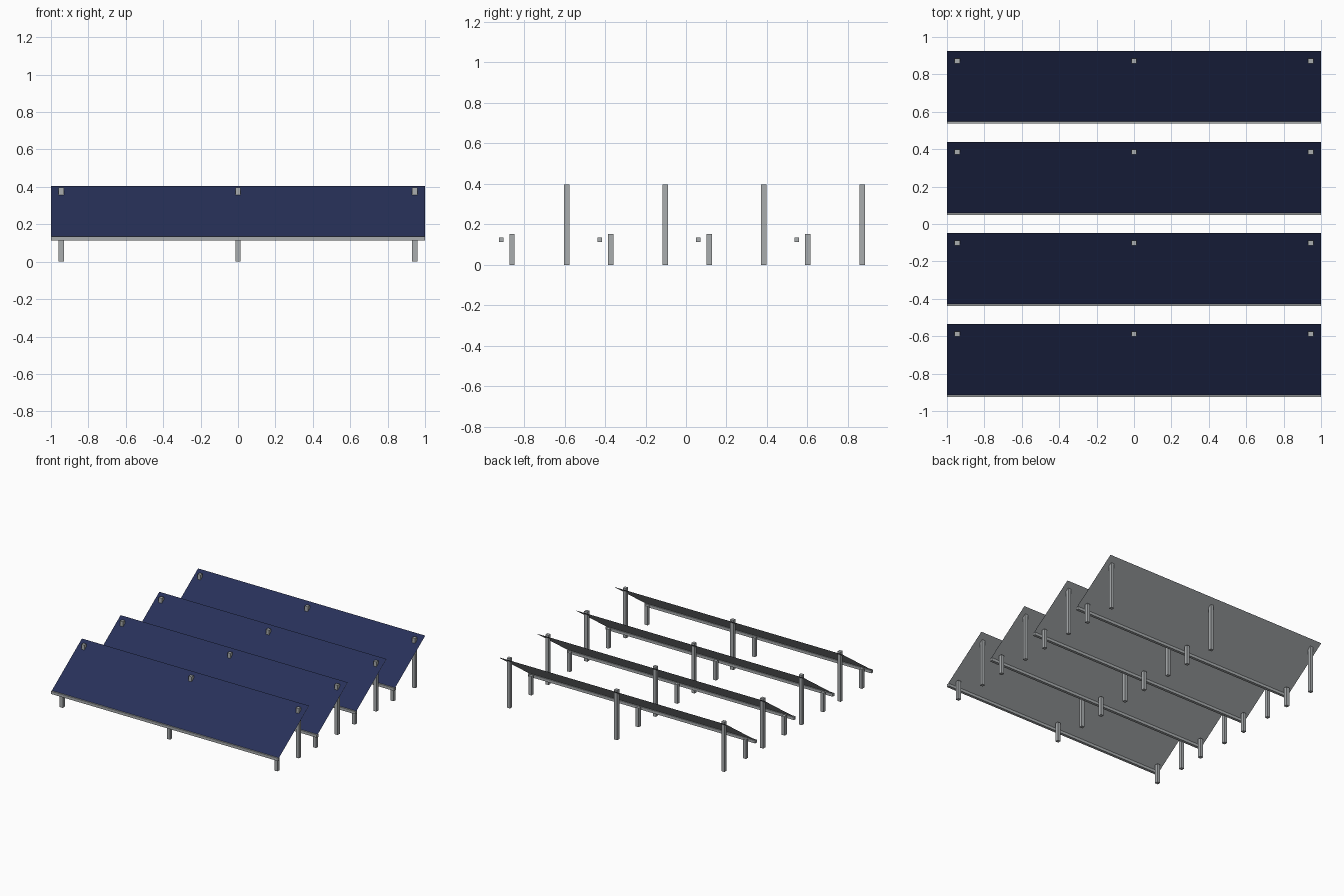
import bpy
import bmesh

if "Cube" in bpy.data.objects:
    bpy.data.objects.remove(bpy.data.objects["Cube"], do_unlink=True)


def make_material(name, rgb):
    mat = bpy.data.materials.new(name)
    mat.use_nodes = True
    mat.diffuse_color = (*rgb, 1)
    mat.node_tree.nodes["Principled BSDF"].inputs["Base Color"].default_value = (*rgb, 1)
    return mat


blue = make_material("dark blue glass", (0.02, 0.03, 0.1))
steel = make_material("galvanised grey", (0.4, 0.42, 0.43))


def add_mesh(name, bm, mat):
    mesh = bpy.data.meshes.new(name)
    bm.to_mesh(mesh)
    bm.free()
    mesh.materials.append(mat)
    obj = bpy.data.objects.new(name, mesh)
    bpy.context.collection.objects.link(obj)
    return obj


def add_box(name, center, size, mat):
    bm = bmesh.new()
    bmesh.ops.create_cube(bm, size=1)
    bmesh.ops.scale(bm, vec=size, verts=bm.verts)
    bmesh.ops.translate(bm, vec=center, verts=bm.verts)
    return add_mesh(name, bm, mat)


def add_sheet(name, y0, z0, y1, z1, mat, flip=False):
    bm = bmesh.new()
    corners = [(-1, y0, z0), (1, y0, z0), (1, y1, z1), (-1, y1, z1)]
    if flip:
        corners.reverse()
    bm.faces.new([bm.verts.new(c) for c in corners])
    return add_mesh(name, bm, mat)


ROWS = 4
PITCH = 0.487
POST = 0.027
BAR = 0.022

for row in range(ROWS):
    y = -0.914 + row * PITCH          # front edge of this row
    tag = f"row_{row + 1}"

    # Tilted sheet: blue face above, grey backing just below
    add_sheet(f"{tag}_panel_face", y, 0.135, y + 0.379, 0.405, blue)
    add_sheet(f"{tag}_panel_backing", y, 0.133, y + 0.379, 0.403, steel, flip=True)

    # Rail under the low edge
    add_box(f"{tag}_front_rail", (0, y, 0.124), (2, BAR, BAR), steel)

    # Short front posts and tall rear posts
    for side, x in (("right", -0.945), ("middle", 0), ("left", 0.945)):
        for end, dy, height in (("front", 0.054, 0.152), ("rear", 0.325, 0.396)):
            add_box(f"{tag}_{end}_post_{side}", (x, y + dy, height / 2),
                    (POST, POST, height), steel)
